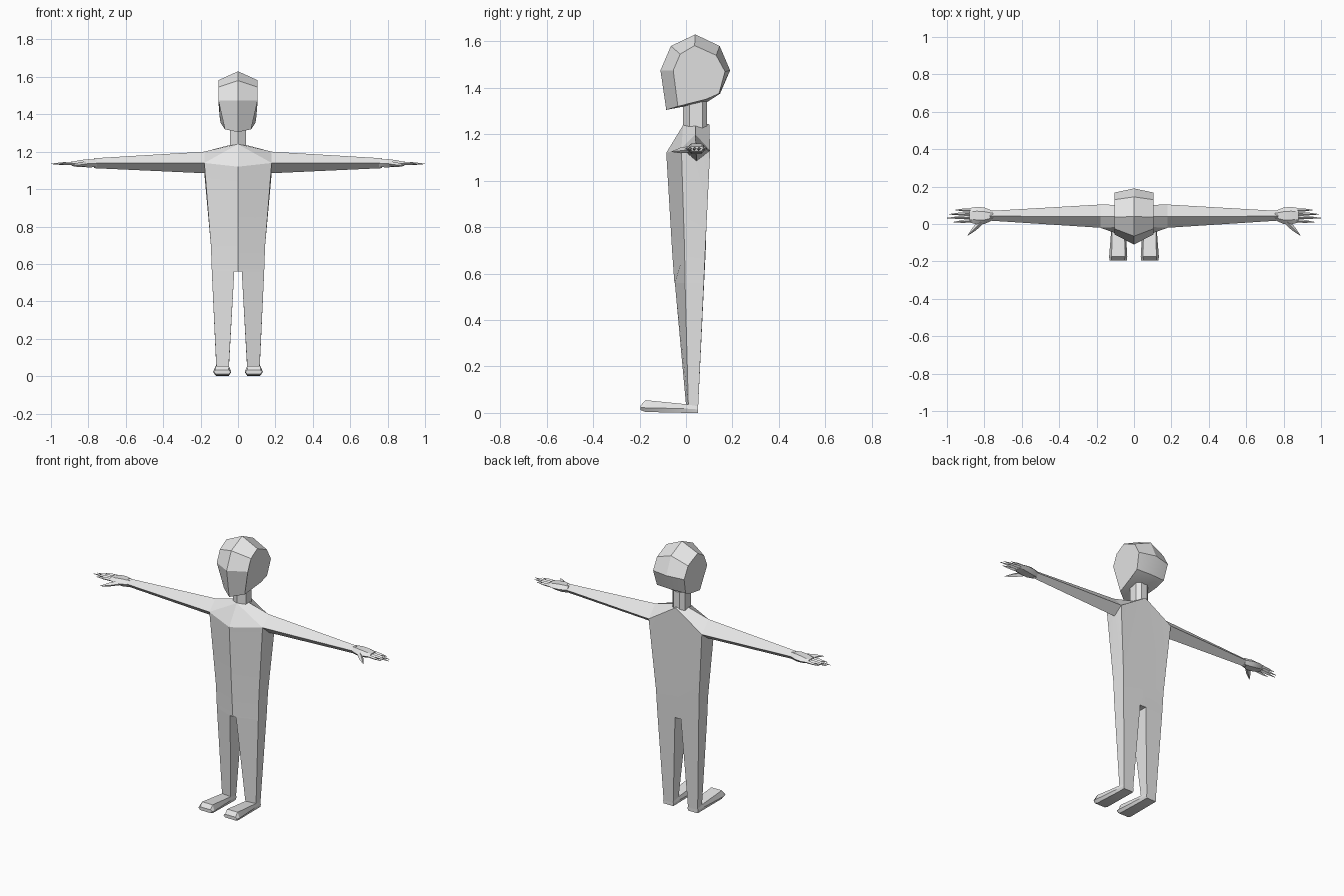
import bpy, bmesh, math
from mathutils import Vector

if "Cube" in bpy.data.objects:
    bpy.data.objects.remove(bpy.data.objects["Cube"])

grey = bpy.data.materials.new("light grey")
grey.diffuse_color = (0.8, 0.8, 0.8, 1)
grey.use_nodes = True
grey.node_tree.nodes["Principled BSDF"].inputs["Base Color"].default_value = grey.diffuse_color


def build(name, verts, faces, mirror=True):
    """Make an object from right-half geometry, mirrored across x = 0."""
    bm = bmesh.new()
    for s in ((1, -1) if mirror else (1,)):
        vs = [bm.verts.new((s * x, y, z)) for x, y, z in verts]
        for f in faces:
            bm.faces.new([vs[i] for i in f])
    bmesh.ops.remove_doubles(bm, verts=bm.verts, dist=0.0005)
    bmesh.ops.recalc_face_normals(bm, faces=bm.faces)
    me = bpy.data.meshes.new(name)
    bm.to_mesh(me)
    bm.free()
    ob = bpy.data.objects.new(name, me)
    bpy.context.collection.objects.link(ob)
    me.materials.append(grey)
    bpy.context.view_layer.objects.active = ob
    ob.select_set(True)
    bpy.ops.object.shade_smooth_by_angle(angle=math.radians(22))
    ob.select_set(False)
    return ob


def loft(name, rings, start=False, end=False, mirror=True):
    """Skin a list of equal-length rings, with optional end caps."""
    n = len(rings[0])
    verts = [p for r in rings for p in r]
    faces = [(k * n + i, k * n + (i + 1) % n, (k + 1) * n + (i + 1) % n, (k + 1) * n + i)
             for k in range(len(rings) - 1) for i in range(n)]
    if start:
        faces.append(tuple(range(n)))
    if end:
        faces.append(tuple(range(len(verts) - n, len(verts))))
    return build(name, verts, faces, mirror)


# Head: centre outline (y, z) bridged to a narrower side outline (x, y, z)
mid = [(0.04, 1.63), (0.145, 1.58), (0.19, 1.475), (0.147, 1.375),
       (0.09, 1.338), (-0.085, 1.305), (-0.11, 1.475), (-0.065, 1.58)]
side = [(0.105, 0.037, 1.582), (0.105, 0.13, 1.54), (0.105, 0.168, 1.47), (0.097, 0.142, 1.375),
        (0.092, 0.09, 1.352), (0.07, -0.035, 1.32), (0.105, -0.055, 1.475), (0.105, -0.025, 1.545)]
loft("head", [[(0, y, z) for y, z in mid], side], end=True)

# Neck
def neck_ring(z):
    half = [(0.0, -0.012), (0.043, 0.015), (0.043, 0.07), (0.02, 0.09)]
    return [(x, y, z) for x, y in half + [(-x, y) for x, y in half[:0:-1]]]

loft("neck", [neck_ring(1.22), neck_ring(1.35)], mirror=False)

# Torso: named points of the right half
P = {
    "neck_f": (0, -0.012, 1.24), "neck_s": (0.043, 0.04, 1.236), "neck_b": (0, 0.1, 1.245),
    "chest": (0, -0.085, 1.12),
    "sh_f": (0.18, -0.02, 1.14), "sh_t": (0.18, 0.04, 1.2),
    "sh_b": (0.18, 0.104, 1.13), "sh_d": (0.18, 0.045, 1.085),
    "wa_c": (0, -0.06, 0.7), "wa_f": (0.145, -0.006, 0.7),
    "wa_b": (0.145, 0.083, 0.7), "wa_bc": (0, 0.085, 0.7),
    "cr_c": (0, -0.05, 0.56), "in_f": (0.02, -0.048, 0.56), "out_f": (0.14, -0.004, 0.56),
    "out_b": (0.14, 0.077, 0.56), "in_b": (0.02, 0.078, 0.56), "cr_b": (0, 0.078, 0.56),
}
keys = list(P)
patches = """neck_f chest sh_f
neck_f sh_f sh_t neck_s
neck_s sh_t sh_b neck_b
neck_f neck_s neck_b
chest wa_c wa_f sh_f
sh_f wa_f sh_d
sh_d wa_f wa_b
sh_d wa_b sh_b
neck_b sh_b wa_b wa_bc
wa_c cr_c in_f out_f wa_f
wa_f out_f out_b wa_b
wa_b out_b in_b cr_b wa_bc
cr_c cr_b in_b in_f"""
build("torso", list(P.values()),
      [tuple(keys.index(k) for k in line.split()) for line in patches.splitlines()])

# Arms: tapering diamond section
shoulder = [P[k] for k in ("sh_t", "sh_f", "sh_d", "sh_b")]
wrist = [(0.77, 0.042, 1.165), (0.77, 0.018, 1.14), (0.77, 0.045, 1.112), (0.77, 0.07, 1.138)]
loft("arms", [shoulder, wrist], end=True)

# Hands: flattened six-sided palm
def palm_ring(x, y0, y1, t, z=1.138):
    a, b = y0 + (y1 - y0) * 0.25, y0 + (y1 - y0) * 0.75
    return [(x, y0, z), (x, a, z + t), (x, b, z + t), (x, y1, z), (x, b, z - t), (x, a, z - t)]

loft("palms", [palm_ring(0.755, 0.02, 0.07, 0.02), palm_ring(0.8, 0.0, 0.088, 0.022),
               palm_ring(0.84, -0.002, 0.092, 0.018), palm_ring(0.88, 0.008, 0.085, 0.01)],
     start=True, end=True)

# Fingers and thumb: pointed four-sided spikes with a knuckle
def finger(name, base, tip, r):
    a, b = Vector(base), Vector(tip)
    across = (b - a).cross(Vector((0, 0, 1))).normalized()

    def ring(t, s):
        c = a.lerp(b, t)
        return [tuple(c + d * s) for d in (across, Vector((0, 0, 1)), -across, Vector((0, 0, -1)))]
    loft(name, [ring(0, r), ring(0.5, r * 0.85), ring(1, 0.0012)], start=True, end=True)

for name, y0, y1, x1 in (("index_finger", 0.018, 0.01, 0.965), ("middle_finger", 0.037, 0.032, 1.0),
                         ("ring_finger", 0.056, 0.052, 0.99), ("little_finger", 0.075, 0.075, 0.955)):
    finger(name, (0.865, y0, 1.138), (x1, y1, 1.135), 0.0095)
finger("thumb", (0.815, 0.012, 1.135), (0.89, -0.062, 1.125), 0.014)

# Legs
hip = [P[k] for k in ("in_f", "out_f", "out_b", "in_b")]
ankle = [(0.05, 0.0, 0.035), (0.115, 0.01, 0.035), (0.115, 0.052, 0.02), (0.05, 0.052, 0.02)]
loft("legs", [hip, ankle], end=True)

# Feet: six-sided section widening towards the toes
def foot_ring(y, x0, x1, low, middle, top, inset):
    return [(x0, y, middle), (x0 + inset, y, top), (x1 - inset, y, top),
            (x1, y, middle), (x1 - inset, y, low), (x0 + inset, y, low)]

loft("feet", [foot_ring(0.052, 0.047, 0.118, 0.0, 0.015, 0.03, 0.003),
              foot_ring(0.005, 0.046, 0.119, 0.0, 0.018, 0.037, 0.004),
              foot_ring(-0.175, 0.036, 0.133, 0.004, 0.022, 0.055, 0.013),
              foot_ring(-0.195, 0.038, 0.131, 0.012, 0.024, 0.032, 0.012)],
     start=True, end=True)
